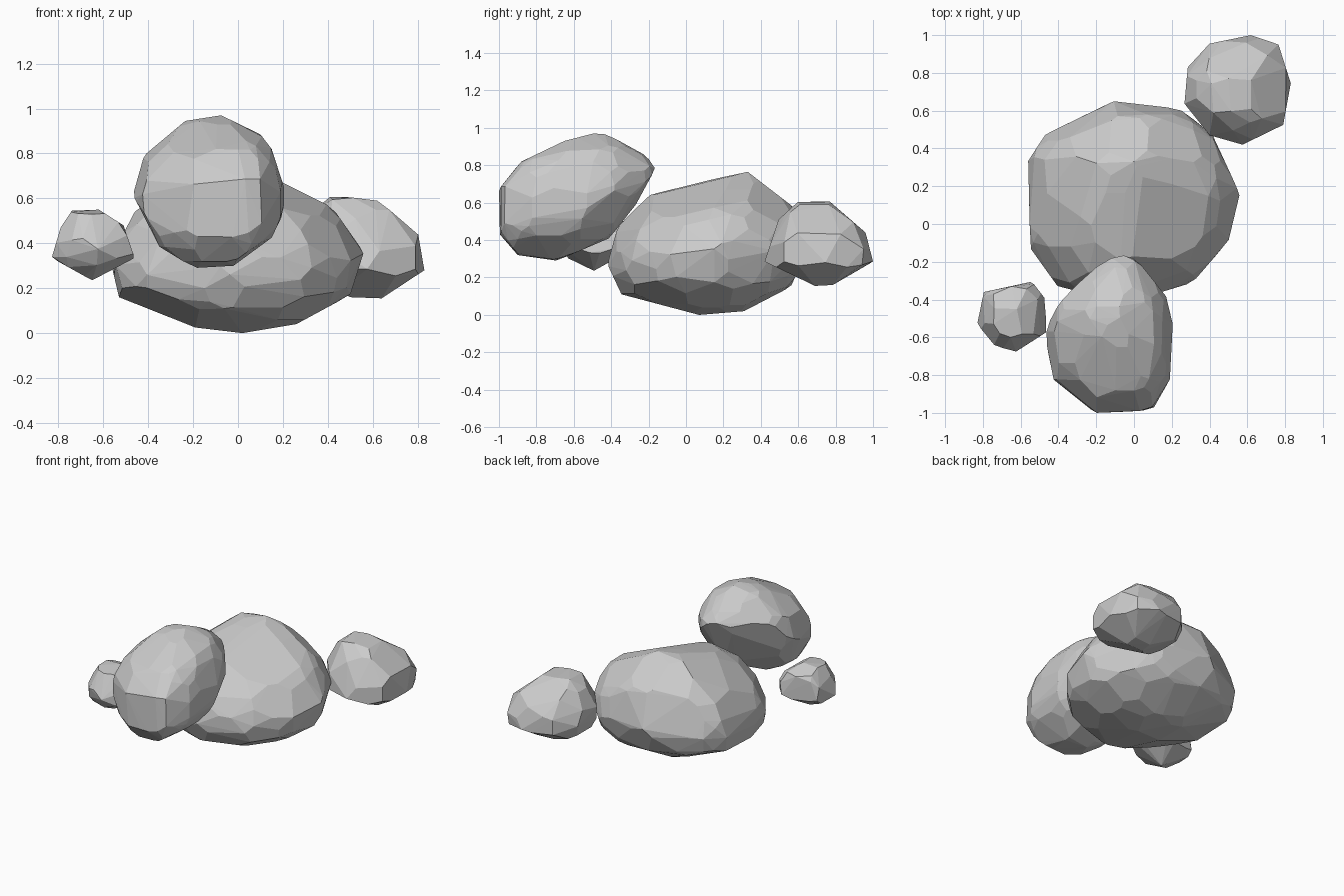
import bpy, bmesh, math
from mathutils import Vector

if "Cube" in bpy.data.objects:
    bpy.data.objects.remove(bpy.data.objects["Cube"])


def hull(points):
    """Convex hull of a point cloud as a bmesh."""
    bm = bmesh.new()
    for p in points:
        bm.verts.new(p)
    res = bmesh.ops.convex_hull(bm, input=bm.verts[:])
    junk = {v for v in res["geom_interior"] + res["geom_unused"]
            if isinstance(v, bmesh.types.BMVert)}
    bmesh.ops.delete(bm, geom=list(junk), context="VERTS")
    bm.normal_update()
    return bm


def reach(outline, a, b):
    """How far a 2D outline extends along direction (a, b)."""
    return max(p[0] * a + p[1] * b for p in outline)


def rock(name, front, side, top, detail, merge):
    """Chisel a convex stone whose front, side and top outlines are given."""
    xs, ys = [p[0] for p in top], [p[1] for p in top]
    zs = [p[1] for p in front]
    c = Vector([(min(v) + max(v)) / 2 for v in (xs, ys, zs)])
    half = [(max(v) - min(v)) / 2 for v in (xs, ys, zs)]
    views = [(0, 2, front), (1, 2, side), (0, 1, top)]
    views = [(i, j, [(p[0] - c[i], p[1] - c[j]) for p in o]) for i, j, o in views]

    # Chisel directions: an even sphere plus the normals of every outline edge
    ball = bmesh.new()
    bmesh.ops.create_icosphere(ball, subdivisions=detail, radius=1)
    dirs = [v.co.normalized() for v in ball.verts]
    ball.free()
    for i, j, o in views:
        o.sort(key=lambda p: math.atan2(p[1], p[0]))
        for p, q in zip(o, o[1:] + o[:1]):
            n = Vector((0, 0, 0))
            n[i], n[j] = q[1] - p[1], p[0] - q[0]
            dirs.append(n.normalized())

    # Cutting plane distances, blended from the three outlines
    dual = []
    for n in dirs:
        h2 = sum(reach(o, n[i], n[j]) ** 2 for i, j, o in views)
        h2 -= sum((half[k] * n[k]) ** 2 for k in range(3))
        dual.append(n / math.sqrt(max(h2, 0.01)))

    # Corners of the solid are the faces of the dual hull
    bm = hull(dual)
    corners = []
    for f in bm.faces:
        d = f.normal.dot(f.verts[0].co)
        if abs(d) > 1e-6:
            corners.append(f.normal / d)
    bm.free()
    pts = bmesh.new()
    for p in corners:
        pts.verts.new(p + c)
    bmesh.ops.remove_doubles(pts, verts=pts.verts[:], dist=merge)
    stone = hull([v.co.copy() for v in pts.verts])
    pts.free()
    bmesh.ops.recalc_face_normals(stone, faces=stone.faces[:])
    me = bpy.data.meshes.new(name)
    stone.to_mesh(me)
    stone.free()
    ob = bpy.data.objects.new(name, me)
    bpy.context.collection.objects.link(ob)
    return ob


# Large boulder on the ground
rock("large_boulder",
     front=[(0.02, 0), (0.26, 0.04), (0.5, 0.17), (0.56, 0.36), (0.42, 0.56), (0.2, 0.67),
            (0, 0.765), (-0.2, 0.74), (-0.46, 0.54), (-0.57, 0.33), (-0.53, 0.16), (-0.19, 0.025)],
     side=[(0.07, 0), (0.31, 0.02), (0.56, 0.15), (0.65, 0.35), (0.57, 0.58), (0.33, 0.765),
           (0.165, 0.73), (-0.2, 0.64), (-0.37, 0.465), (-0.42, 0.27), (-0.345, 0.11)],
     top=[(-0.11, 0.65), (0.24, 0.61), (0.42, 0.475), (0.56, 0.155), (0.5, -0.09), (0.31, -0.31),
          (-0.05, -0.42), (-0.4, -0.33), (-0.54, -0.135), (-0.565, 0.32), (-0.465, 0.475)],
     detail=3, merge=0.06)

# Tilted boulder resting on its front
rock("upper_boulder",
     front=[(-0.47, 0.62), (-0.42, 0.79), (-0.235, 0.945), (-0.075, 0.97), (0.1, 0.885), (0.15, 0.82),
            (0.205, 0.65), (0.205, 0.54), (0.15, 0.425), (-0.02, 0.3), (-0.195, 0.29), (-0.35, 0.385)],
     side=[(-1, 0.68), (-0.88, 0.82), (-0.65, 0.93), (-0.495, 0.97), (-0.42, 0.965), (-0.22, 0.855),
           (-0.16, 0.79), (-0.26, 0.6), (-0.41, 0.41), (-0.69, 0.29), (-0.9, 0.32), (-0.995, 0.43)],
     top=[(-0.075, -0.16), (0.02, -0.19), (0.175, -0.385), (0.21, -0.53), (0.195, -0.82), (0.11, -0.97),
          (0.04, -0.99), (-0.205, -1), (-0.43, -0.82), (-0.47, -0.59), (-0.425, -0.425), (-0.155, -0.19)],
     detail=3, merge=0.05)

# Medium stone at the back right
rock("back_stone",
     front=[(0.42, 0.615), (0.62, 0.59), (0.8, 0.455), (0.83, 0.28), (0.64, 0.155), (0.5, 0.16),
            (0.31, 0.25), (0.265, 0.4), (0.33, 0.54)],
     side=[(0.61, 0.615), (0.77, 0.605), (0.96, 0.44), (1, 0.285), (0.785, 0.16), (0.69, 0.155),
           (0.42, 0.285), (0.495, 0.51)],
     top=[(0.4, 0.955), (0.62, 1), (0.765, 0.95), (0.83, 0.745), (0.79, 0.525), (0.575, 0.42),
          (0.4, 0.47), (0.265, 0.64), (0.285, 0.83)],
     detail=2, merge=0.06)

# Small stone at the front left
rock("small_stone",
     front=[(-0.74, 0.545), (-0.62, 0.55), (-0.51, 0.48), (-0.46, 0.335), (-0.65, 0.235),
            (-0.83, 0.335), (-0.79, 0.47)],
     side=[(-0.49, 0.235), (-0.645, 0.31), (-0.68, 0.38), (-0.6, 0.53), (-0.45, 0.55),
           (-0.33, 0.5), (-0.305, 0.34)],
     top=[(-0.54, -0.305), (-0.475, -0.39), (-0.46, -0.57), (-0.63, -0.68), (-0.74, -0.64),
          (-0.83, -0.53), (-0.795, -0.36)],
     detail=2, merge=0.05)
